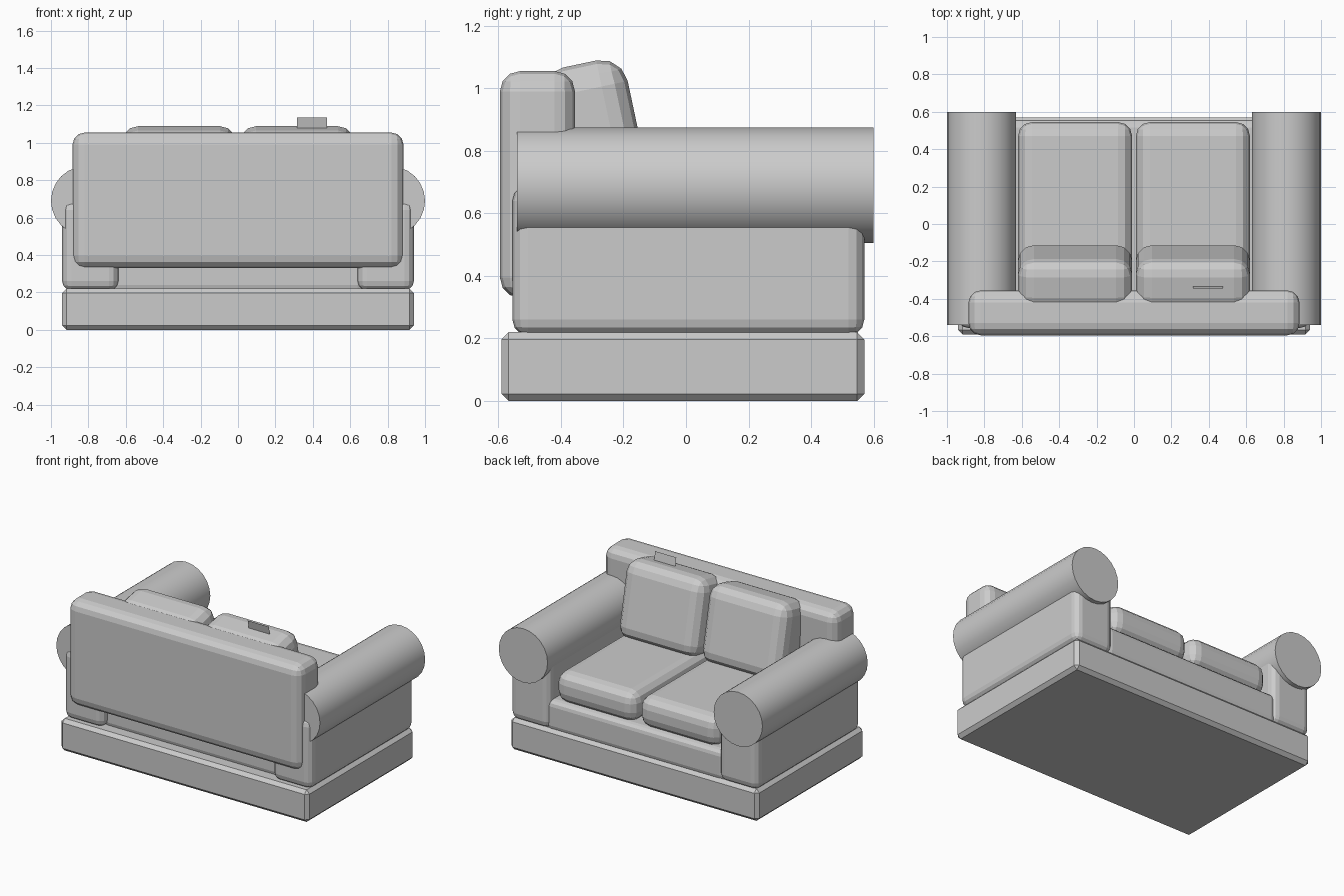
import bpy
import math
from mathutils import Vector

cube = bpy.data.objects.get("Cube")
if cube:
    bpy.data.objects.remove(cube, do_unlink=True)

# One plain upholstery colour
fabric = bpy.data.materials.new("grey_fabric")
fabric.use_nodes = True
GREY = (0.6, 0.6, 0.6, 1)
fabric.diffuse_color = GREY
fabric.node_tree.nodes["Principled BSDF"].inputs["Base Color"].default_value = GREY


def soft_box(name, low, high, bevel, segments=3, tilt=0.0):
    """Box between two corners, with rounded edges, tilted about x."""
    low, high = Vector(low), Vector(high)
    bpy.ops.mesh.primitive_cube_add(size=1, location=(low + high) / 2)
    ob = bpy.context.object
    ob.name = name
    ob.scale = high - low
    bpy.ops.object.transform_apply(location=False, rotation=False, scale=True)
    ob.rotation_euler.x = tilt
    ob.data.materials.append(fabric)
    mod = ob.modifiers.new("rounding", 'BEVEL')
    mod.width = bevel
    mod.segments = segments
    return ob


# Plinth, seat platform and backrest
soft_box("base", (-0.94, -0.59, 0), (0.94, 0.57, 0.22), 0.023, 1)
soft_box("seat_platform", (-0.68, -0.5, 0.2), (0.68, 0.555, 0.41), 0.04)
soft_box("backrest", (-0.885, -0.595, 0.33), (0.885, -0.355, 1.055), 0.065)

LEAN = math.radians(12)
for side, label in ((1, "left"), (-1, "right")):
    # Arm: upright block with a round bolster on top
    inner, outer = sorted((0.64 * side, 0.94 * side))
    soft_box(label + "_arm_block", (inner, -0.555, 0.21), (outer, 0.57, 0.69), 0.05)
    bpy.ops.mesh.primitive_cylinder_add(
        vertices=24, radius=0.185, depth=1.14,
        location=(0.815 * side, 0.03, 0.69), rotation=(math.pi / 2, 0, 0))
    roll = bpy.context.object
    roll.name = label + "_arm_roll"
    roll.data.materials.append(fabric)
    bpy.ops.object.shade_smooth_by_angle(angle=math.radians(40))

    # Cushions: flat seat cushion and leaning back cushion
    near, far = sorted((0.01 * side, 0.62 * side))
    soft_box(label + "_seat_cushion", (near, -0.4, 0.4), (far, 0.545, 0.61), 0.075)
    soft_box(label + "_back_cushion", (near, -0.427, 0.563), (far, -0.147, 1.083),
             0.085, tilt=LEAN)

# Thin leaning tag on top of the left back cushion
bpy.ops.mesh.primitive_plane_add(
    size=1, location=(0.395, -0.3375, 1.1), rotation=(math.pi / 2 + LEAN, 0, 0))
tag = bpy.context.object
tag.name = "cushion_tag"
tag.scale = (0.16, 0.072, 1)
tag.data.materials.append(fabric)
